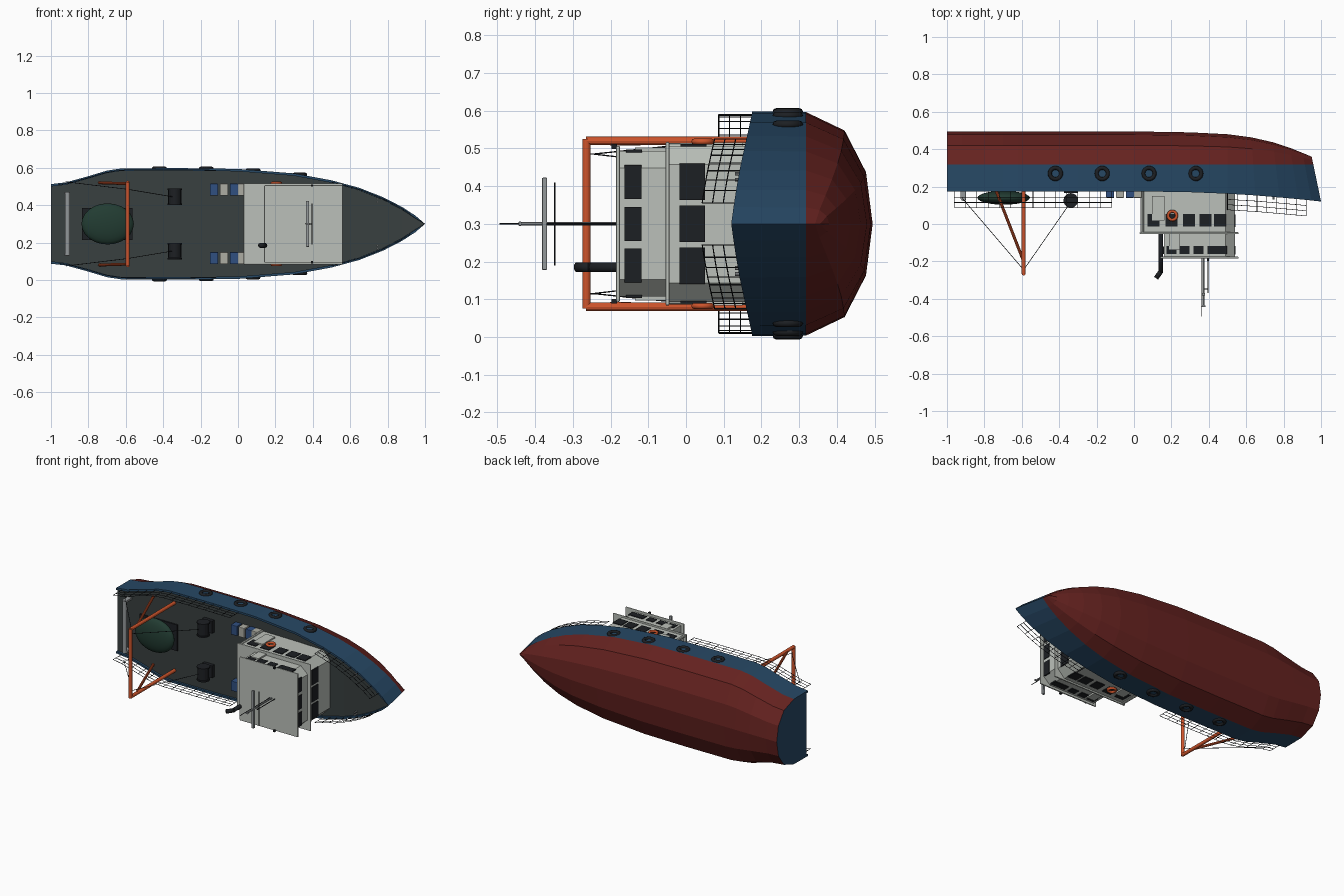
import bpy, bmesh, math
from mathutils import Vector, Matrix

if "Cube" in bpy.data.objects:
    bpy.data.objects.remove(bpy.data.objects["Cube"])

# The boat is built upright (x forward, y beam, z up) and laid on its side at the end.
def mat(name, r, g, b):
    m = bpy.data.materials.new(name)
    m.diffuse_color = (r, g, b, 1)
    m.use_nodes = True
    m.node_tree.nodes["Principled BSDF"].inputs["Base Color"].default_value = m.diffuse_color
    return m

BLUE = mat("hull_blue", .02, .065, .13)
RED = mat("hull_red", .13, .016, .014)
DECK = mat("deck_grey", .04, .05, .05)
WHITE = mat("house_white", .5, .53, .49)
BLACK = mat("black", .012, .014, .017)
ORANGE = mat("orange", .62, .09, .025)
GREEN = mat("net_green", .016, .045, .032)
CRATE = mat("crate_blue", .03, .08, .22)
TAN = mat("crate_tan", .42, .42, .37)
STEEL = mat("steel", .3, .32, .33)

def finish(name, bm, *mats):
    bmesh.ops.recalc_face_normals(bm, faces=bm.faces)
    me = bpy.data.meshes.new(name)
    bm.to_mesh(me)
    bm.free()
    o = bpy.data.objects.new(name, me)
    bpy.context.collection.objects.link(o)
    for m in mats:
        me.materials.append(m)
    return o

def smooth(o):
    for p in o.data.polygons:
        p.use_smooth = True
    return o

def boxes(name, items, m, bevel=0):
    bm = bmesh.new()
    for c, s in items:
        bmesh.ops.create_cube(bm, size=1, matrix=Matrix.Translation(c) @ Matrix.Diagonal((*s, 1)))
    o = finish(name, bm, m)
    if bevel:
        b = o.modifiers.new("bevel", 'BEVEL')
        b.width, b.segments = bevel, 2
    return o

def rods(name, segs, r, m, n=8):
    bm = bmesh.new()
    for a, b in segs:
        a, b = Vector(a), Vector(b)
        d = b - a
        M = Matrix.Translation((a + b) / 2) @ d.to_track_quat('Z', 'Y').to_matrix().to_4x4()
        bmesh.ops.create_cone(bm, cap_ends=True, segments=n, radius1=r, radius2=r, depth=d.length, matrix=M)
    return finish(name, bm, m)

def torus(name, c, R, r, m, n=24, k=8):
    bm = bmesh.new()
    g = [[bm.verts.new((c[0] + (R + r * math.cos(v)) * math.cos(u), c[1] + r * math.sin(v),
                        c[2] + (R + r * math.cos(v)) * math.sin(u)))
          for v in [2 * math.pi * j / k for j in range(k)]] for u in [2 * math.pi * i / n for i in range(n)]]
    for i in range(n):
        for j in range(k):
            bm.faces.new((g[i][j], g[i-1][j], g[i-1][j-1], g[i][j-1]))
    return smooth(finish(name, bm, m))

def prism(name, outline, z0, z1, m):
    bm = bmesh.new()
    f = bm.faces.new([bm.verts.new((x, y, z0)) for x, y in outline])
    e = bmesh.ops.extrude_face_region(bm, geom=[f])
    bmesh.ops.translate(bm, vec=(0, 0, z1 - z0), verts=[v for v in e['geom'] if isinstance(v, bmesh.types.BMVert)])
    return finish(name, bm, m)

# Hull stations: x, half beam, keel height, sheer height
ST = [(-1, .213, -.495, -.175), (-.92, .222, -.495, -.175), (-.8, .255, -.495, -.175),
      (-.7, .285, -.495, -.175), (-.62, .297, -.495, -.175), (-.3, .298, -.495, -.175),
      (0, .294, -.495, -.175), (.3, .27, -.49, -.17), (.5, .233, -.48, -.162), (.65, .193, -.463, -.153),
      (.78, .142, -.437, -.142), (.88, .09, -.407, -.133), (.95, .044, -.38, -.126), (1, 0, -.36, -.12)]

def at(x, k):
    for a, b in zip(ST, ST[1:]):
        if x <= b[0]:
            t = (x - a[0]) / (b[0] - a[0])
            return a[k] + t * (b[k] - a[k])

def rake(x, z):
    return x - max(0, x - .5) / .5 * .05 * (-.12 - z) / .24

bm = bmesh.new()
rows = []
for x, w, k, s in ST:
    wl = -.318
    wi = max(0, w - .013)
    half = [(0, k), (.46 * w, wl + .9 * (k - wl)), (.83 * w, wl + .58 * (k - wl)), (w * .995, wl),
            (w, s), (wi, s), (wi, s - .014)]
    ring = half + [(-y, z) for y, z in reversed(half[1:])]
    rows.append([bm.verts.new((rake(x, z), y, z)) for y, z in ring])
n = len(rows[0])
for a, b in zip(rows, rows[1:]):
    for j in range(n):
        f = bm.faces.new((a[j], a[(j+1) % n], b[(j+1) % n], b[j]))
        f.material_index = 1 if j < 3 or j > n - 4 else 2 if j == 6 else 0
bm.faces.new(rows[0])
bmesh.ops.remove_doubles(bm, verts=bm.verts, dist=.0005)
finish("hull", bm, BLUE, RED, DECK)

# Deckhouse: two levels with chamfered front corners, roofs, windows and doors
def house(name, x0, x1, h, c, z0, z1):
    prism(name, [(x0, -h), (x1 - .05, -h), (x1, -h + c), (x1, h - c), (x1 - .05, h), (x0, h)], z0, z1, WHITE)

house("lower_house", .05, .54, .207, .05, -.195, .047)
house("upper_house", .16, .54, .193, .045, .05, .178)
boxes("lower_roof", [((.295, 0, .049), (.53, .434, .01))], WHITE, .004)
boxes("upper_roof", [((.35, 0, .18), (.42, .414, .01))], WHITE, .004)
win = []
for y in (-.111, 0, .111):
    win += [((.54, y, -.017), (.008, .097, .068)), ((.54, y, .14), (.008, .09, .045)),
            ((.16, y, .14), (.008, .09, .04))]
for s in (-1, 1):
    win += [((x, s * .207, -.02), (.064, .008, .068)) for x in (.105, .2, .295, .383, .46)]
    win += [((x, s * .193, .138), (.052, .008, .043)) for x in (.2, .27, .345, .42, .472)]
boxes("windows", win, BLACK)
boxes("doors", [((.13, s * .21, -.085), (.066, .012, .13)) for s in (-1, 1)] +
      [((.215, s * .197, .093), (.055, .012, .085)) for s in (-1, 1)] +
      [((.05, .1, -.09), (.012, .075, .16))], WHITE)
rods("roof_posts", [((.045, s * .205, -.19), (.045, s * .205, .046)) for s in (-1, 1)], .009, WHITE)
for s in (-1, 1):
    torus("lifebuoy", (.205, s * .218, -.045), .023, .008, ORANGE)

# Exhaust, mast, radar and lamps
smooth(rods("exhaust", [((.143, -.115, .05), (.143, -.115, .26)), ((.146, -.115, .25), (.118, -.115, .29))], .013, BLACK, 12))
rods("mast", [((.372, 0, .18), (.372, 0, .44))], .005, STEEL)
rods("whip_antenna", [((.36, 0, .18), (.36, 0, .495))], .002, BLACK, 6)
rods("yard", [((.395, -.11, .348), (.395, .11, .348)), ((.395, 0, .18), (.395, 0, .37)),
              ((.372, 0, .348), (.395, 0, .348))], .0025, BLACK, 6)
boxes("radar", [((.372, 0, .375), (.017, .245, .014)), ((.372, 0, .44), (.02, .012, .008))], STEEL, .003)
boxes("roof_lamps", [((.395, s * .205, .19), (.012, .012, .014)) for s in (-1, 1)], BLACK)

# Stern gantry with braces and warps
rods("gantry", [((-.59, s * .22, -.19), (-.59, s * .22, .265)) for s in (-1, 1)] +
     [((-.59, -.225, .264), (-.59, .225, .264))], .011, ORANGE, 12)
rods("gantry_braces", [((-.74, s * .22, -.185), (-.59, s * .215, .2)) for s in (-1, 1)], .008, ORANGE, 10)
warps = []
for s in (-1, 1):
    top = (-.59, s * .185, .245)
    warps += [((-.92, s * .225, -.14), top), (top, (-.35, s * .145, -.1)),
              (top, (-.59, s * .185, .264))]
rods("warps", warps, .0018, BLACK, 5)

# Winches, net heap, stern roller
smooth_w = rods("winches", [((-.338, s * .145 - .035, -.126), (-.338, s * .145 + .035, -.126)) for s in (-1, 1)], .034, BLACK, 20)
rods("winch_flanges", [((-.338, s * .145 + e * .04 - .004, -.126), (-.338, s * .145 + e * .04 + .004, -.126))
                       for s in (-1, 1) for e in (-1, 1)], .039, BLACK, 20)
boxes("winch_beds", [((-.338, s * .145, -.18), (.07, .08, .03)) for s in (-1, 1)], BLACK)
bm = bmesh.new()
bmesh.ops.create_uvsphere(bm, u_segments=24, v_segments=12, radius=1,
                          matrix=Matrix.Translation((-.697, 0, -.14)) @ Matrix.Diagonal((.14, .11, .037, 1)))
smooth(finish("net_heap", bm, GREEN))
boxes("net_mat", [((-.7, 0, -.185), (.27, .17, .01))], BLACK)
rods("stern_roller", [((-.912, -.17, -.137), (-.912, .17, -.137))], .014, STEEL, 16)
boxes("roller_brackets", [((-.912, s * .165, -.165), (.03, .012, .06)) for s in (-1, 1)], STEEL)

# Fish crates
for name, xs, m in (("blue_crates", (-.128, -.022), CRATE), ("tan_crates", (-.075, .02), TAN)):
    boxes(name, [((x, s * .183, -.165), (.044, .064, .05)) for x in xs for s in (-1, 1)], m, .003)

# Tyre fenders
for x in (-.42, -.17, .08, .33):
    for s in (-1, 1):
        torus("tyre_fender", (x, s * (at(x, 1) - .001), -.27), .03, .0105, BLACK)

# Railings and bollards
def railing(name, x0, x1, count, h):
    segs = []
    for s in (-1, 1):
        pts = [Vector((x, s * (at(x, 1) - .008), at(x, 3))) for x in
               [x0 + (x1 - x0) * i / count for i in range(count + 1)]]
        up = Vector((0, 0, h))
        segs += [(p, p + up) for p in pts]
        segs += [(a + up * f, b + up * f) for a, b in zip(pts, pts[1:]) for f in (.35, .68, 1)]
    rods(name, segs, .0016, BLACK, 5)

railing("stern_railing", -.96, -.12, 14, .088)
railing("bow_railing", .5, .92, 8, .086)
rods("bollards", [((.745, s * .125 + e, -.165), (.745, s * .125 + e, -.13)) for s in (-1, 1) for e in (-.008, .008)], .005, STEEL)

# Lay the boat on its side
M = Matrix.Translation((0, 0, .3)) @ Matrix.Rotation(math.pi / 2, 4, 'X')
for o in bpy.context.collection.objects:
    o.matrix_world = M @ o.matrix_basis
